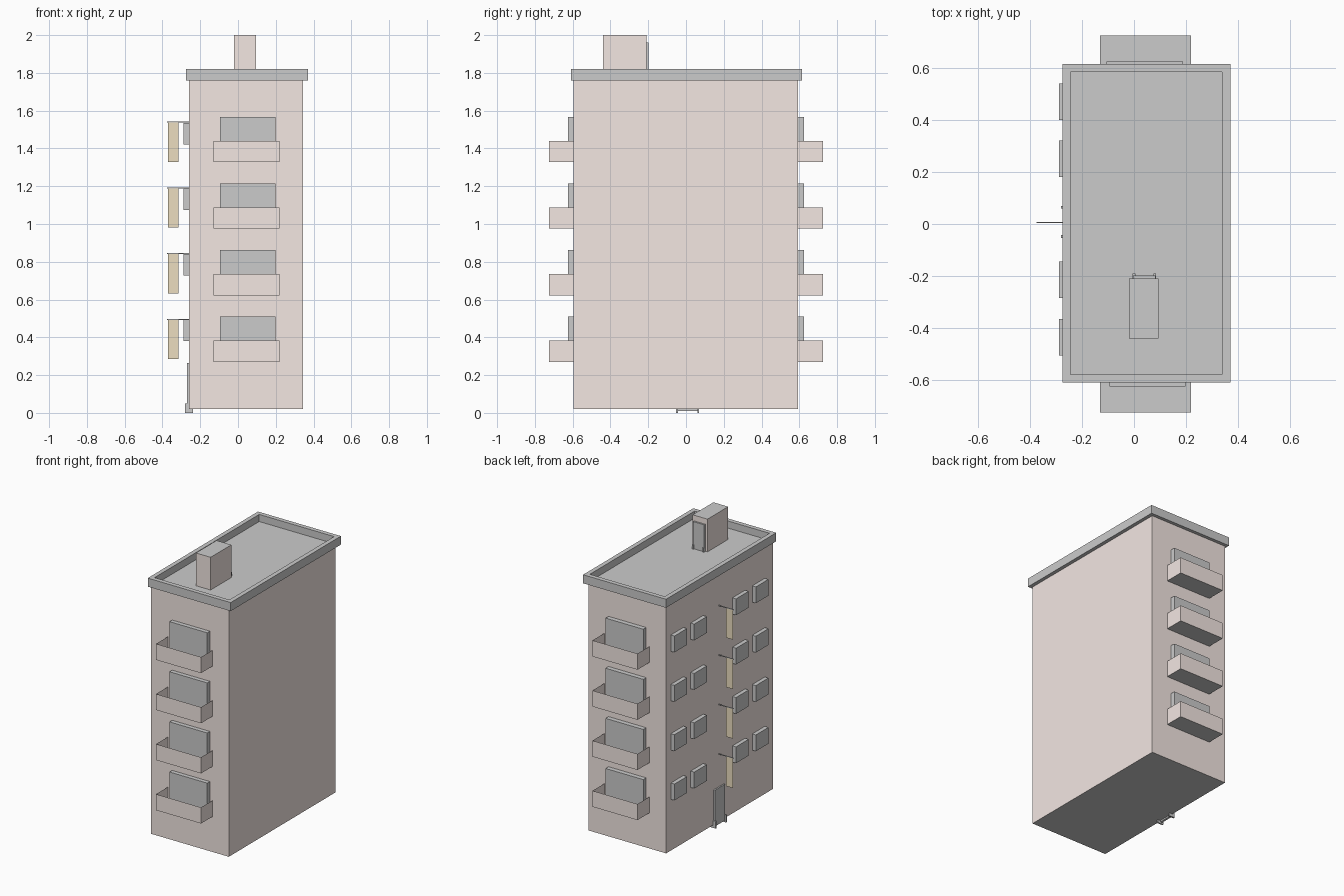
import bpy, bmesh

if "Cube" in bpy.data.objects:
    bpy.data.objects.remove(bpy.data.objects["Cube"])


def material(name, rgb):
    m = bpy.data.materials.new(name)
    m.diffuse_color = (*rgb, 1)
    m.use_nodes = True
    m.node_tree.nodes["Principled BSDF"].inputs["Base Color"].default_value = m.diffuse_color
    return m


GREY = material("concrete", (0.8, 0.8, 0.8))
PINK = material("pink_plaster", (0.9, 0.8, 0.765))
TAN = material("tan_cloth", (0.84, 0.73, 0.53))


def box(name, x, y, z, wall=GREY, cap=GREY, open_top=False, inset=None):
    """Box from (min, max) ranges; walls and horizontal faces coloured apart."""
    bm = bmesh.new()
    bmesh.ops.create_cube(bm, size=1)
    for v in bm.verts:
        v.co = [r[0] if c < 0 else r[1] for c, r in zip(v.co, (x, y, z))]
    bm.normal_update()
    top = max(bm.faces, key=lambda f: f.calc_center_median().z)
    for f in bm.faces:
        f.material_index = 1 if abs(f.normal.z) > 0.5 else 0
    if inset:
        bmesh.ops.inset_region(bm, faces=[top], thickness=inset[0])
        low = bmesh.ops.extrude_discrete_faces(bm, faces=[top])["faces"][0]
        bmesh.ops.translate(bm, verts=low.verts, vec=(0, 0, -inset[1]))
    elif open_top:
        bmesh.ops.delete(bm, geom=[top], context='FACES_ONLY')
    me = bpy.data.meshes.new(name)
    bm.to_mesh(me)
    bm.free()
    me.materials.append(wall)
    me.materials.append(cap)
    ob = bpy.data.objects.new(name, me)
    bpy.context.collection.objects.link(ob)
    return ob


# Main block and recessed roof with parapet
box("building_body", (-0.26, 0.345), (-0.595, 0.592), (0.02, 1.762), PINK)
box("roof_parapet", (-0.275, 0.37), (-0.61, 0.615), (1.76, 1.82), inset=(0.044, 0.05))

# Roof stair hut with its door
box("roof_hut", (-0.02, 0.095), (-0.44, -0.21), (1.765, 2.0), PINK)
box("roof_door", (-0.003, 0.083), (-0.212, -0.198), (1.765, 1.96))
for i, x in enumerate((-0.005, 0.075)):
    box(f"roof_door_foot_{i}", (x, x + 0.01), (-0.215, -0.19), (1.765, 1.80))

# Ground door on the left wall with two small foot blocks
box("entrance_door", (-0.27, -0.255), (-0.05, 0.065), (0.01, 0.265))
for i, y in enumerate((-0.053, 0.06)):
    box(f"entrance_foot_{i}", (-0.28, -0.237), (y, y + 0.01), (0.0, 0.05))

# Repeated storeys
for floor in range(4):
    z = 0.27 + floor * 0.3525
    # Balconies and their windows on front and back
    for side, s in (("front", -1), ("back", 1)):
        wall_y = 0.592
        x0 = -0.095 if s < 0 else -0.105
        ys = sorted((s * wall_y, s * 0.725))
        box(f"balcony_{side}_{floor}", (-0.13, 0.22), ys, (z, z + 0.113),
            PINK, open_top=True)
        ys = sorted((s * (wall_y - 0.005), s * 0.625))
        box(f"balcony_window_{side}_{floor}", (x0, x0 + 0.293), ys, (z + 0.004, z + 0.24))
    # Small windows on the left wall
    for i, y in enumerate((-0.505, -0.285, 0.18, 0.40)):
        wz = 0.38 + floor * 0.347
        box(f"side_window_{floor}_{i}", (-0.288, -0.255), (y, y + 0.14), (wz, wz + 0.115))
    # Hanging banner on a thin rod
    bz = 0.285 + floor * 0.348
    box(f"banner_{floor}", (-0.37, -0.315), (0.004, 0.007), (bz, bz + 0.21), TAN, TAN)
    box(f"banner_rod_{floor}", (-0.375, -0.255), (0.003, 0.008), (bz + 0.208, bz + 0.213))
